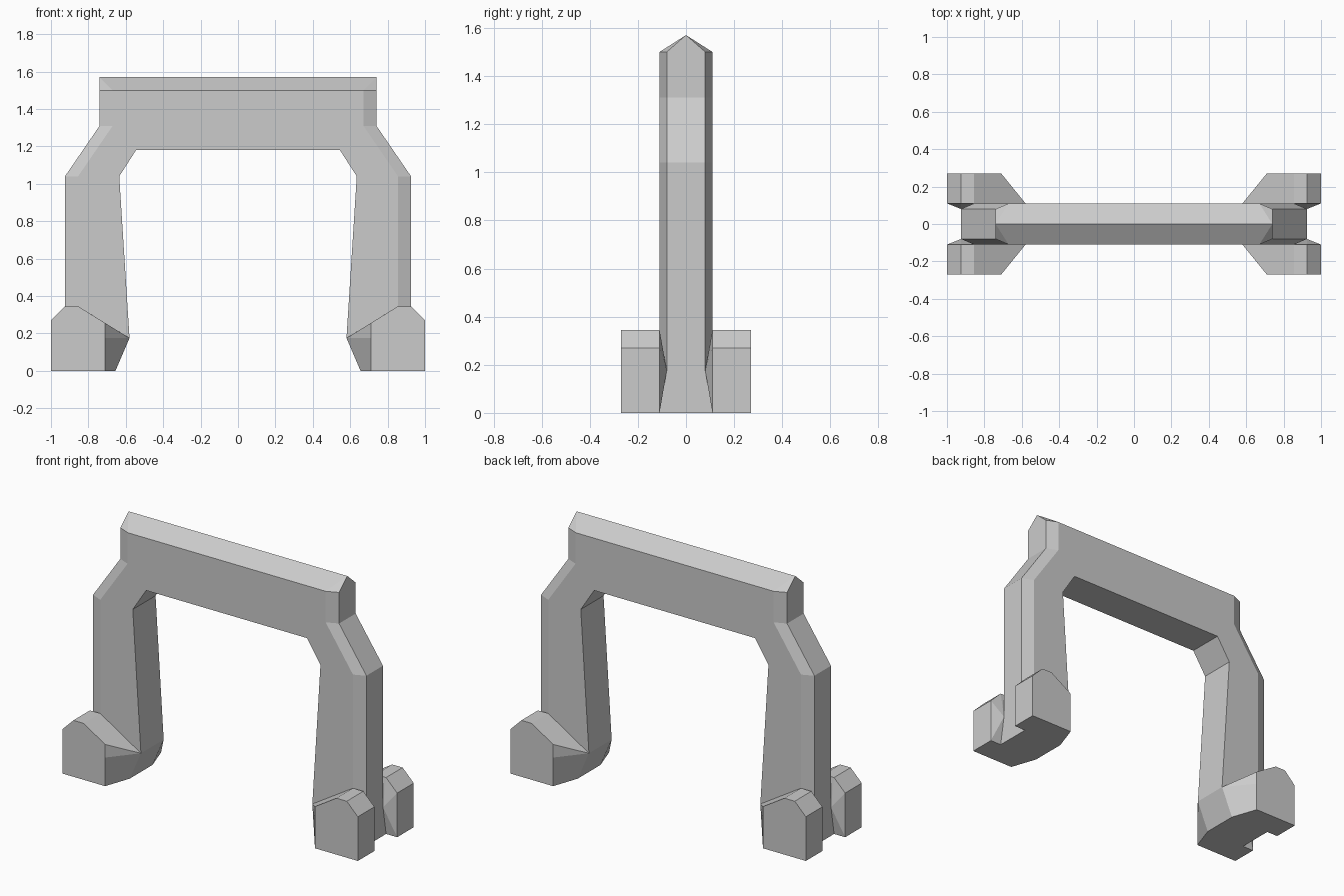
import bpy, bmesh
from mathutils import Matrix

if "Cube" in bpy.data.objects:
    bpy.data.objects.remove(bpy.data.objects["Cube"])

D, DC, DF = 0.11, 0.08, 0.27      # half depth of frame, chamfered edge, feet
bm = bmesh.new()


def face(*pts):
    clean = []
    for p in pts:
        if p not in clean:
            clean.append(p)
    if len(clean) > 2:
        bm.faces.new([bm.verts.new(p) for p in clean])


def loft(a, b):
    for i in range(len(a) - 1):
        face(a[i], a[i + 1], b[i + 1], b[i])


def station(inner, mid, outer, crown=None):
    # section of one quarter: inner centre, inner, front, outer edge, outer centre
    return [(inner[0], 0, inner[1]), (inner[0], -D, inner[1]), (mid[0], -D, mid[1]),
            (outer[0], -DC, outer[1]), (outer[0], 0, crown or outer[1])]


# leg, shoulder and beam (one quarter, mirrored later)
path = [
    station((0.58, 0.175), (0.855, 0.345), (0.925, 0.175)),
    station((0.635, 1.04), (0.855, 1.04), (0.925, 1.04)),
    station((0.545, 1.18), (0.67, 1.31), (0.74, 1.31)),
    station((0, 1.18), (0.67, 1.50), (0.74, 1.50), 1.57),
]
for a, b in zip(path, path[1:]):
    loft(a, b)
top = path[-1]
eave, ridge = (0, -D, 1.50), (0, 0, 1.57)
face(top[1], top[2], eave)

# roof ridge
face(eave, top[2], top[4], ridge)
face(top[2], top[3], top[4])

# foot: flared inner profile to outer profile
near = [(1, 0), (1, 0.27), (0.925, 0.345), (0.855, 0.345), (0.58, 0.175), (0.58, 0.175), (0.655, 0)]
far = [(1, 0), (1, 0.27), (0.925, 0.345), (0.855, 0.345), (0.71, 0.255), (0.71, 0.175), (0.71, 0)]
near = [(x, -D, z) for x, z in near]
far = [(x, -DF, z) for x, z in far]
loft(near, far)
face(*far)

# recess between foot and leg
apex = path[0][3]
heel = (0.925, -D, 0)
rim = [heel] + near[:4]
for a, b in zip(rim, rim[1:]):
    face(apex, a, b)
heel_c, toe_c = (0.925, 0, 0), (0.655, 0, 0)
face(apex, path[0][4], heel_c, heel)
face(path[0][0], path[0][1], near[6], toe_c)

# sole
face(toe_c, near[6], far[6], far[0], near[0], heel, heel_c)

# mirror the quarter across both axes and weld
for axis in ((-1, 1, 1), (1, -1, 1)):
    copy = bmesh.ops.duplicate(bm, geom=bm.verts[:] + bm.edges[:] + bm.faces[:])
    verts = [g for g in copy["geom"] if isinstance(g, bmesh.types.BMVert)]
    bmesh.ops.transform(bm, matrix=Matrix.Diagonal((*axis, 1)), verts=verts)
bmesh.ops.remove_doubles(bm, verts=bm.verts, dist=0.0005)
bmesh.ops.recalc_face_normals(bm, faces=bm.faces)

mesh = bpy.data.meshes.new("arch_frame")
bm.to_mesh(mesh)
bm.free()
bpy.context.collection.objects.link(bpy.data.objects.new("arch_frame", mesh))
